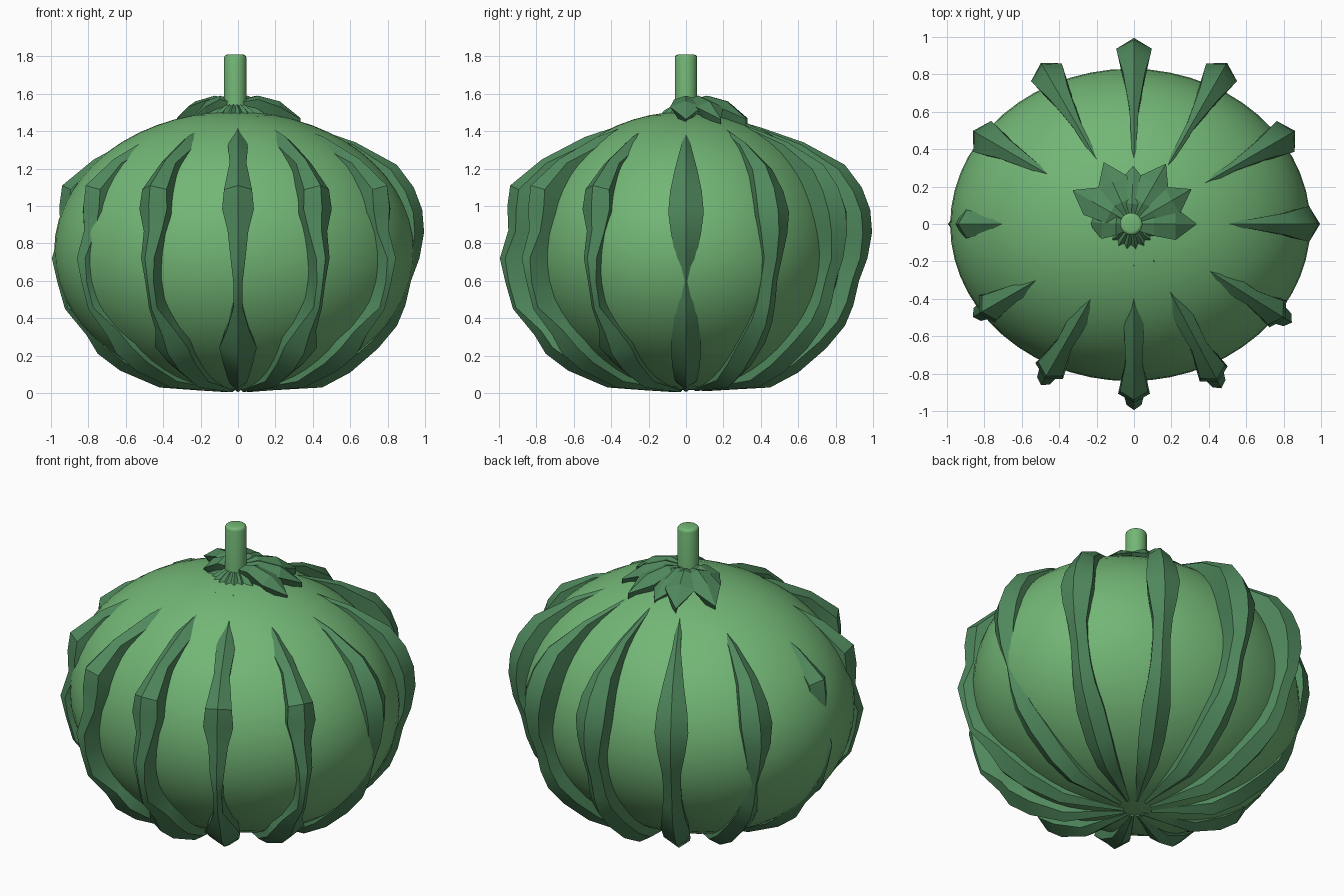
import bpy, bmesh, math
from mathutils import Vector, Matrix

cube = bpy.data.objects.get("Cube")
if cube:
    bpy.data.objects.remove(cube, do_unlink=True)


def material(name, colour):
    m = bpy.data.materials.new(name)
    m.use_nodes = True
    m.diffuse_color = (*colour, 1)
    m.node_tree.nodes["Principled BSDF"].inputs["Base Color"].default_value = (*colour, 1)
    return m


light_green = material("light green", (0.17, 0.47, 0.18))
dark_green = material("dark green", (0.08, 0.25, 0.11))


def finish(bm, name, mat, angle):
    bmesh.ops.recalc_face_normals(bm, faces=bm.faces)
    mesh = bpy.data.meshes.new(name)
    bm.to_mesh(mesh)
    bm.free()
    obj = bpy.data.objects.new(name, mesh)
    bpy.context.collection.objects.link(obj)
    mesh.materials.append(mat)
    bpy.ops.object.select_all(action="DESELECT")
    obj.select_set(True)
    bpy.context.view_layer.objects.active = obj
    bpy.ops.object.shade_smooth_by_angle(angle=math.radians(angle))
    return obj


# Body: a squashed smooth ball
bm = bmesh.new()
bmesh.ops.create_uvsphere(bm, u_segments=56, v_segments=28, radius=1)
bm.transform(Matrix.Translation((-0.02, -0.005, 0.76)) @ Matrix.Diagonal((0.963, 0.835, 0.745, 1)))
finish(bm, "body", light_green, 60)

# Ribs: rows are radius, height, half width
back_rows = [(0.22, 1.47, 0.01), (0.40, 1.42, 0.012), (0.63, 1.34, 0.025), (0.85, 1.22, 0.06),
             (0.94, 1.1, 0.085), (0.985, 0.98, 0.095), (0.995, 0.86, 0.08), (0.97, 0.72, 0.055),
             (0.925, 0.6, 0.05), (0.895, 0.47, 0.055), (0.85, 0.36, 0.065), (0.75, 0.24, 0.08),
             (0.6, 0.11, 0.075), (0.45, 0.03, 0.06), (0.27, 0.02, 0.035), (0.1, 0.01, 0.01)]
front_rows = [(0.22, 1.48, 0.015), (0.37, 1.425, 0.04), (0.54, 1.37, 0.055), (0.77, 1.25, 0.045),
              (0.94, 1.11, 0.075), (0.955, 1.0, 0.085), (0.95, 0.87, 0.055), (0.995, 0.72, 0.04),
              (0.965, 0.59, 0.025), (0.925, 0.45, 0.025), (0.81, 0.31, 0.06), (0.75, 0.21, 0.1),
              (0.63, 0.12, 0.08), (0.42, 0.03, 0.05), (0.22, 0.015, 0.03), (0.06, 0.005, 0.01)]


def rib(name, degrees, rows, smooth_angle):
    bm = bmesh.new()
    rings = []
    for r, z, w in rows:
        crest = Vector((r, 0, z))
        inward = -Vector((r, 0, 1.3 * (z - 0.76))).normalized()
        side = Vector((0, w, 0))
        shoulder = crest + inward * min(0.05, w * 0.7)
        base = crest + inward * 0.22
        ring = (crest, shoulder + side, base + side * 0.6, base - side * 0.6, shoulder - side)
        rings.append([bm.verts.new(p) for p in ring])
    for a, b in zip(rings, rings[1:]):
        for i in range(5):
            j = (i + 1) % 5
            bm.faces.new((a[i], a[j], b[j], b[i]))
    bm.faces.new(rings[0])
    bm.faces.new(rings[-1])
    bm.transform(Matrix.Rotation(math.radians(degrees), 4, "Z"))
    finish(bm, name, dark_green, smooth_angle)


for i in range(6):
    rib(f"back_rib_{i + 1}", i * 30, back_rows, 50)
for i, degrees in enumerate((180, 210, 240, 270, 298, 328)):
    rib(f"front_rib_{i + 1}", degrees, front_rows, 25)


# Leaf cap: folded pointed leaves around the stem
def leaf(name, degrees, length, width, crest):
    bm = bmesh.new()
    rows = [(0.0, 0.3, 1.56, 1.55), (0.35, 0.75, crest, crest - 0.02),
            (0.68, 1.0, crest - 0.03, crest - 0.06), (1.0, 0.02, 1.47, 1.465)]
    rings = []
    for t, spread, mid, edge in rows:
        x, y = t * length, spread * width
        pts = ((x, y, edge), (x, 0, mid), (x, -y, edge), (x, 0, min(edge, 1.48) - 0.06))
        rings.append([bm.verts.new(p) for p in pts])
    for a, b in zip(rings, rings[1:]):
        for i in range(4):
            j = (i + 1) % 4
            bm.faces.new((a[i], a[j], b[j], b[i]))
    bm.faces.new(rings[0])
    bm.faces.new(rings[-1])
    bm.transform(Matrix.Translation((-0.015, 0, 0)) @ Matrix.Rotation(math.radians(degrees), 4, "Z"))
    finish(bm, name, dark_green, 20)


for i, (degrees, length) in enumerate(((0, 0.35), (30, 0.37), (60, 0.37), (88, 0.31),
                                       (114, 0.36), (150, 0.36), (178, 0.23))):
    leaf(f"large_leaf_{i + 1}", degrees, length, 0.085, 1.59)
for i in range(8):
    leaf(f"small_leaf_{i + 1}", 200 + i * 20, 0.2 if i in (0, 7) else 0.165, 0.03, 1.545)

# Stem: a rod with a softened top
bm = bmesh.new()
bmesh.ops.create_cone(bm, cap_ends=True, segments=24, radius1=0.06, radius2=0.06, depth=0.35)
bm.transform(Matrix.Translation((-0.015, 0, 1.635)))
top = [e for e in bm.edges if all(v.co.z > 1.8 for v in e.verts)]
bmesh.ops.bevel(bm, geom=top, offset=0.018, segments=3, profile=0.5, affect="EDGES")
finish(bm, "stem", light_green, 50)
